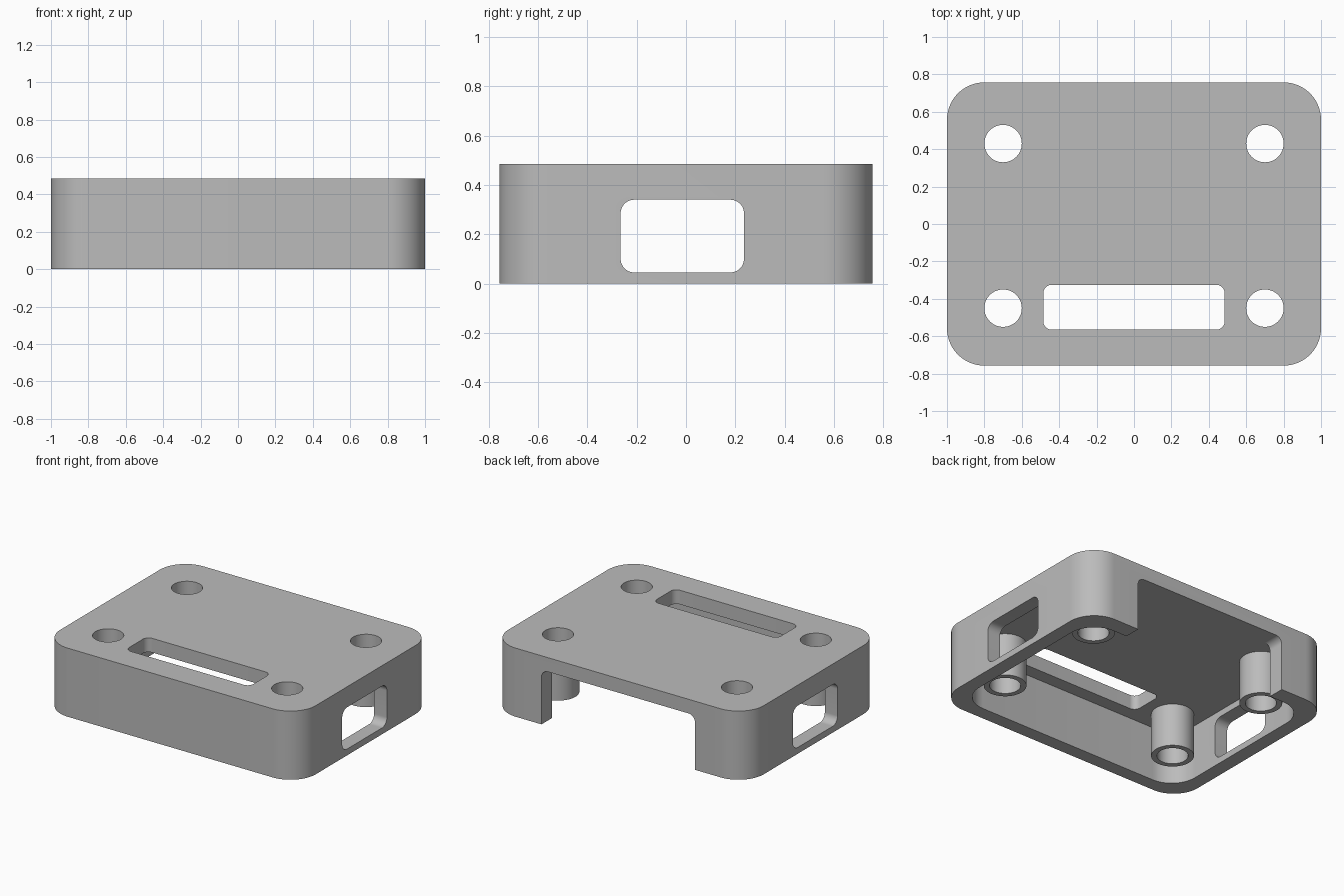
import bpy, bmesh
from math import sin, cos, pi
from mathutils import Matrix, Vector

cube = bpy.data.objects.get("Cube")
if cube:
    bpy.data.objects.remove(cube, do_unlink=True)

grey = bpy.data.materials.new("plain grey")
grey.use_nodes = True
grey.diffuse_color = (0.5, 0.5, 0.5, 1)
grey.node_tree.nodes["Principled BSDF"].inputs["Base Color"].default_value = (0.5, 0.5, 0.5, 1)

TURN = {"Z": Matrix(),
        "X": Matrix(((0, 0, 1), (1, 0, 0), (0, 1, 0))).to_4x4(),
        "Y": Matrix(((1, 0, 0), (0, 0, -1), (0, 1, 0))).to_4x4()}


def rounded_prism(name, low, high, radius, axis="Z", steps=14):
    """Box between two corners, with the edges along one axis rounded."""
    low, high = Vector(low), Vector(high)
    size, centre = high - low, (high + low) / 2
    w, h, d = {"Z": (size.x, size.y, size.z),
               "X": (size.y, size.z, size.x),
               "Y": (size.x, size.z, size.y)}[axis]
    bm = bmesh.new()
    ring = []
    for k, (sx, sy) in enumerate(((1, 1), (-1, 1), (-1, -1), (1, -1))):
        for i in range(steps + 1):
            a = (k + i / steps) * pi / 2
            ring.append(bm.verts.new((sx * (w / 2 - radius) + radius * cos(a),
                                      sy * (h / 2 - radius) + radius * sin(a), -d / 2)))
    bmesh.ops.remove_doubles(bm, verts=ring, dist=1e-5)
    face = bm.faces.new(bm.verts)
    side = bmesh.ops.extrude_face_region(bm, geom=[face])
    top = [v for v in side["geom"] if isinstance(v, bmesh.types.BMVert)]
    bmesh.ops.translate(bm, verts=top, vec=(0, 0, d))
    bmesh.ops.transform(bm, verts=bm.verts, matrix=Matrix.Translation(centre) @ TURN[axis])
    bmesh.ops.recalc_face_normals(bm, faces=bm.faces)
    mesh = bpy.data.meshes.new(name)
    bm.to_mesh(mesh)
    bm.free()
    mesh.materials.append(grey)
    ob = bpy.data.objects.new(name, mesh)
    bpy.context.collection.objects.link(ob)
    return ob


def cylinder(name, x, y, r, z0, z1):
    return rounded_prism(name, (x - r, y - r, z0), (x + r, y + r, z1), r)


def combine(target, tool, operation="DIFFERENCE"):
    tool.hide_render = True
    mod = target.modifiers.new(tool.name, "BOOLEAN")
    mod.operation, mod.solver, mod.object = operation, "EXACT", tool
    bpy.context.view_layer.objects.active = target
    bpy.ops.object.modifier_apply(modifier=mod.name)
    bpy.data.objects.remove(tool, do_unlink=True)


HX, HY, HEIGHT, CEILING = 1.0, 0.757, 0.485, 0.385

# Hollow shell, open underneath
cover = rounded_prism("enclosure_cover", (-HX, -HY, 0), (HX, HY, HEIGHT), 0.2)
combine(cover, rounded_prism("cavity", (-0.9, -0.66, -0.2), (0.9, 0.64, CEILING), 0.19))

# Screw posts hanging from the ceiling, with holes right through
spots = [(x, y) for x in (-0.7, 0.7) for y in (-0.45, 0.43)]
for x, y in spots:
    combine(cover, cylinder("screw_post", x, y, 0.137, 0.08, CEILING + 0.05), "UNION")
for x, y in spots:
    combine(cover, cylinder("screw_hole", x, y, 0.1, -0.1, 0.7))

# Slot in the top, windows in both ends, doorway in the back
combine(cover, rounded_prism("top_slot", (-0.485, -0.565, 0.3), (0.485, -0.325, 0.6), 0.045))
combine(cover, rounded_prism("end_windows", (-1.2, -0.265, 0.045), (1.2, 0.235, 0.34), 0.055, "X"))
combine(cover, rounded_prism("back_doorway", (-0.6, 0.6, -0.3), (0.6, 0.9, CEILING), 0.05, "Y"))

# Smooth curves, sharp edges
bpy.ops.object.select_all(action="DESELECT")
cover.select_set(True)
bpy.context.view_layer.objects.active = cover
bpy.ops.object.shade_smooth_by_angle(angle=pi / 6)
